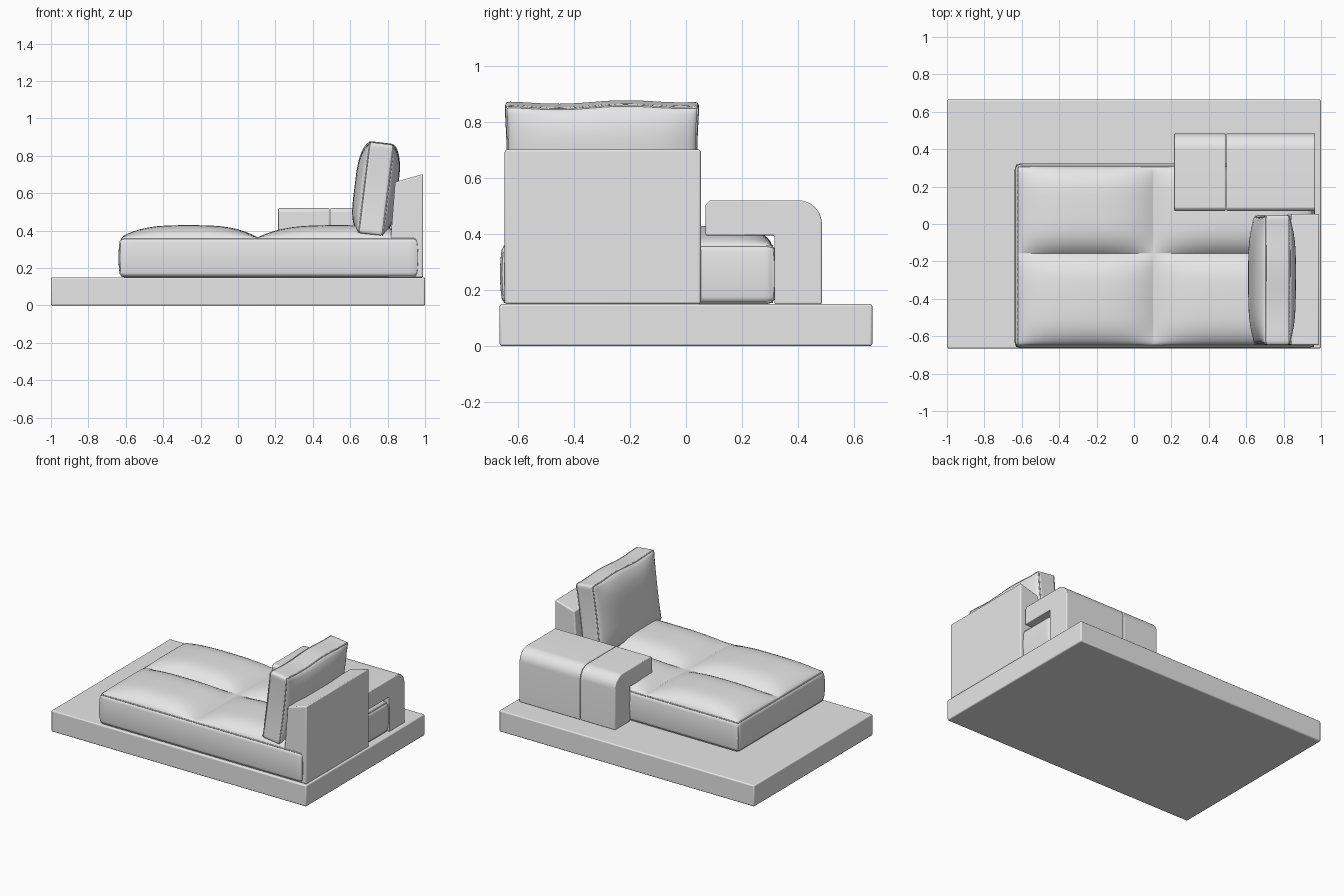
import bpy, bmesh
from math import sin, cos, pi, radians
from mathutils import Vector, Matrix

if "Cube" in bpy.data.objects:
    bpy.data.objects.remove(bpy.data.objects["Cube"])

grey = bpy.data.materials.new("warm_grey_fabric")
grey.use_nodes = True
grey.diffuse_color = (0.8, 0.8, 0.8, 1)
grey.node_tree.nodes["Principled BSDF"].inputs["Base Color"].default_value = (0.8, 0.8, 0.8, 1)


def finish(name, bm, bevel=0, angle=30):
    bmesh.ops.recalc_face_normals(bm, faces=bm.faces)
    mesh = bpy.data.meshes.new(name)
    bm.to_mesh(mesh)
    bm.free()
    mesh.materials.append(grey)
    ob = bpy.data.objects.new(name, mesh)
    bpy.context.collection.objects.link(ob)
    if bevel:
        mod = ob.modifiers.new("soft_edges", 'BEVEL')
        mod.width, mod.segments, mod.limit_method = bevel, 3, 'ANGLE'
    bpy.ops.object.select_all(action='DESELECT')
    bpy.context.view_layer.objects.active = ob
    ob.select_set(True)
    bpy.ops.object.shade_smooth_by_angle(angle=radians(angle))
    return ob


def prism(name, points, direction, bevel):
    """Extrude a closed outline of 3D points along a direction."""
    bm = bmesh.new()
    face = bm.faces.new([bm.verts.new(p) for p in points])
    side = bmesh.ops.extrude_face_region(bm, geom=[face])
    verts = [v for v in side["geom"] if isinstance(v, bmesh.types.BMVert)]
    bmesh.ops.translate(bm, vec=direction, verts=verts)
    return finish(name, bm, bevel)


def rounded(p, half, r):
    """Round the corners of a box surface point."""
    q = Vector([max(-h + r, min(h - r, c)) for c, h in zip(p, half)])
    d = p - q
    return q + d.normalized() * r if d.length > 1e-6 else p


def cushion(name, shape, cuts):
    """Gridded cube pushed through a shape function."""
    bm = bmesh.new()
    bmesh.ops.create_cube(bm, size=2)
    bmesh.ops.subdivide_edges(bm, edges=bm.edges[:], cuts=cuts, use_grid_fill=True)
    for v in bm.verts:
        v.co = shape(v.co.copy())
    return finish(name, bm, angle=60)


def piping(name, shape, axis, level, n=40):
    """Thin stitched cord that runs around a cushion edge."""
    curve = bpy.data.curves.new(name, 'CURVE')
    curve.dimensions, curve.bevel_depth, curve.bevel_resolution = '3D', 0.004, 1
    spline = curve.splines.new('POLY')
    spline.points.add(4 * n - 1)
    corners = [(-1, -1), (1, -1), (1, 1), (-1, 1)]
    for i, pt in enumerate(spline.points):
        a, b = Vector(corners[i // n]), Vector(corners[(i // n + 1) % 4])
        p = list(a.lerp(b, (i % n) / n))
        p.insert(axis, level)
        pt.co = (*shape(Vector(p)), 1)
    spline.use_cyclic_u = True
    curve.materials.append(grey)
    bpy.context.collection.objects.link(bpy.data.objects.new(name, curve))


def patch(u, low, mid, high):
    """Split -1..1 into two panels; return position and panel coordinate."""
    a, b = (low, mid) if u < 0 else (mid, high)
    s = sin((2 * u + (1 if u < 0 else -1)) * pi / 2)
    return (a + b) / 2 + s * (b - a) / 2, s


def seat_shape(p):
    x, sx = patch(p.x, -0.63, 0.105, 0.96)
    y, sy = patch(p.y, -0.655, -0.157, 0.315)
    w = sin(p.z * pi / 2)
    centre, half = Vector((0.165, -0.17, 0.257)), Vector((0.795, 0.485, 0.107))
    q = centre + rounded(Vector((x, y, centre.z + w * half.z)) - centre, half, 0.025)
    if p.z > 0.999:
        q.z += 0.065 * (1 - abs(sx) ** 3.2) * (1 - abs(sy) ** 4)
    swell = 0.009 * (1 - w * w)
    q.x += swell * (p.x > 0.999) - swell * (p.x < -0.999)
    q.y += swell * (p.y > 0.999) - swell * (p.y < -0.999)
    return q


def pillow_shape(p):
    u, v, w = (sin(c * pi / 2) for c in p)
    half = Vector((0.07, 0.348, 0.247))
    q = rounded(Vector((u * half.x, v * half.y, w * half.z)), half, 0.02)
    q.x += 0.046 * (1 - abs(v) ** 4) * (1 - abs(w) ** 4) * u
    q.y *= 1 - 0.025 * (1 - w * w)
    q.z += 0.005 * sin(v * 5 + 0.5) * max(w, 0) + 0.004 * v * w
    return Matrix.Rotation(radians(7), 3, 'Y') @ q + Vector((0.738, -0.3, 0.62))


# Low platform
prism("platform", [(-1, -0.665, 0), (1, -0.665, 0), (1, 0.665, 0), (-1, 0.665, 0)],
      (0, 0, 0.15), 0.008)

# Four-panel seat with piped edges
cushion("seat_cushion", seat_shape, 39)
piping("seat_top_piping", seat_shape, 2, 1)
piping("seat_bottom_piping", seat_shape, 2, -1)

# Leaning loose back pillow with piped edges
cushion("back_pillow", pillow_shape, 27)
piping("pillow_front_piping", pillow_shape, 0, -1)
piping("pillow_rear_piping", pillow_shape, 0, 1)

# Backrest panel with sloping top
back = [(0.80, 0.15), (0.99, 0.15), (0.99, 0.703), (0.84, 0.66)]
prism("backrest", [(x, -0.647, z) for x, z in back], (0, 0.7, 0), 0.008)

# Hooked armrest in two blocks, split by a narrow joint
arm = [(0.07, 0.395), (0.315, 0.395), (0.315, 0.15), (0.485, 0.15)]
arm += [(0.4 + 0.085 * cos(a * pi / 20), 0.435 + 0.085 * sin(a * pi / 20)) for a in range(11)]
arm += [(0.085, 0.52), (0.07, 0.505)]
for label, x0, x1 in (("inner", 0.215, 0.49), ("outer", 0.494, 0.968)):
    prism(label + "_armrest", [(x0, y, z) for y, z in arm], (x1 - x0, 0, 0), 0.005)
